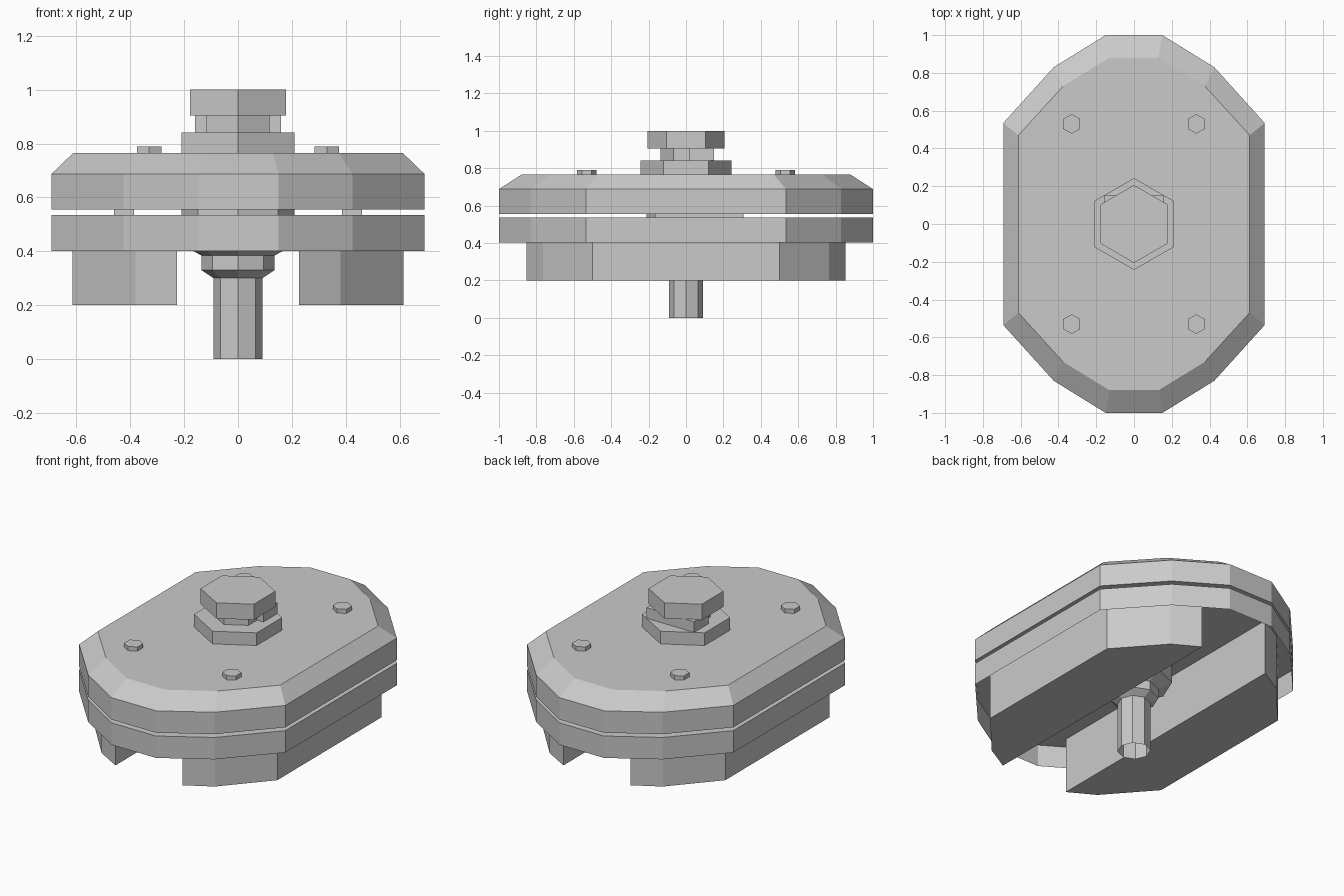
import bpy, bmesh, math

if "Cube" in bpy.data.objects:
    bpy.data.objects.remove(bpy.data.objects["Cube"])

steel = bpy.data.materials.new("plain grey")
steel.diffuse_color = (0.59, 0.59, 0.59, 1)
steel.use_nodes = True
steel.node_tree.nodes["Principled BSDF"].inputs["Base Color"].default_value = steel.diffuse_color


def loft(name, rings, bottom=True):
    """Solid through a stack of rings, flat shaded; the bottom may stay open."""
    bm = bmesh.new()
    loops = [[bm.verts.new(p) for p in ring] for ring in rings]
    n = len(loops[0])
    for a, b in zip(loops, loops[1:]):
        for i in range(n):
            j = (i + 1) % n
            bm.faces.new((a[i], a[j], b[j], b[i]))
    if bottom:
        bm.faces.new(loops[0][::-1])
    bm.faces.new(loops[-1])
    bmesh.ops.recalc_face_normals(bm, faces=bm.faces)
    mesh = bpy.data.meshes.new(name)
    bm.to_mesh(mesh)
    bm.free()
    mesh.materials.append(steel)
    obj = bpy.data.objects.new(name, mesh)
    bpy.context.collection.objects.link(obj)
    return obj


def at(points, z):
    return [(x, y, z) for x, y in points]


def polygon(sides, r, start=0, x=0, y=0):
    return [(x + r * math.cos(start + math.tau * i / sides),
             y + r * math.sin(start + math.tau * i / sides)) for i in range(sides)]


def turned(name, sides, profile, start=0, x=0, y=0, bottom=True):
    """Faceted turned part from (radius, height) pairs."""
    return loft(name, [at(polygon(sides, r, start, x, y), z) for r, z in profile], bottom)


def box(name, x0, x1, y0, y1, z0, z1):
    base = [(x0, y0), (x1, y0), (x1, y1), (x0, y1)]
    return loft(name, [at(base, z0), at(base, z1)])


def oblong(quarter):
    """Mirror a quarter outline into all four quadrants."""
    right = [(x, -y) for x, y in quarter] + [(x, y) for x, y in quarter[::-1]]
    return right + [(-x, -y) for x, y in right]


outer = oblong([(0.15, 1.0), (0.425, 0.83), (0.692, 0.535)])
inner = oblong([(0.13, 0.88), (0.375, 0.73), (0.612, 0.47)])

# Housing halves, the lower one a tray open underneath
loft("lower_housing", [at(outer, 0.402), at(outer, 0.535)], bottom=False)
loft("upper_housing", [at(outer, 0.555), at(outer, 0.688), at(inner, 0.765)])

# Side bars bridging the gap between the halves
for s in (-1, 1):
    box("side_spacer", s * 0.423 - 0.037, s * 0.423 + 0.037, -0.165, 0.307, 0.53, 0.56)

# Nut, neck with backing block, and cap on top
up = math.pi / 2
turned("top_nut", 6, [(0.243, 0.765), (0.243, 0.842)], up)
turned("neck", 6, [(0.136, 0.84), (0.136, 0.907)], up)
box("neck_block", -0.16, 0.16, 0.015, 0.15, 0.84, 0.907)
turned("cap", 6, [(0.206, 0.905), (0.206, 1.0)], up)

# Corner bolt heads
for x in (-0.33, 0.33):
    for y in (-0.53, 0.53):
        turned("bolt_head", 6, [(0.052, 0.765), (0.052, 0.79)], up, x, y)

# Side blocks hanging from the tray ceiling
for s in (-1, 1):
    half = [(0.226, 0.853), (0.38, 0.765), (0.614, 0.5)]
    block = [(s * x, y) for x, y in half] + [(s * x, -y) for x, y in half[::-1]]
    loft("side_block", [at(block, 0.2), at(block, 0.535)])

# Collar flaring into the centre hub, and hollow output shaft
turned("shaft", 8, [(0.091, 0), (0.091, 0.31)], bottom=False)
turned("collar", 8, [(0.09, 0.30), (0.135, 0.33), (0.135, 0.384),
                     (0.21, 0.425), (0.21, 0.56)])
